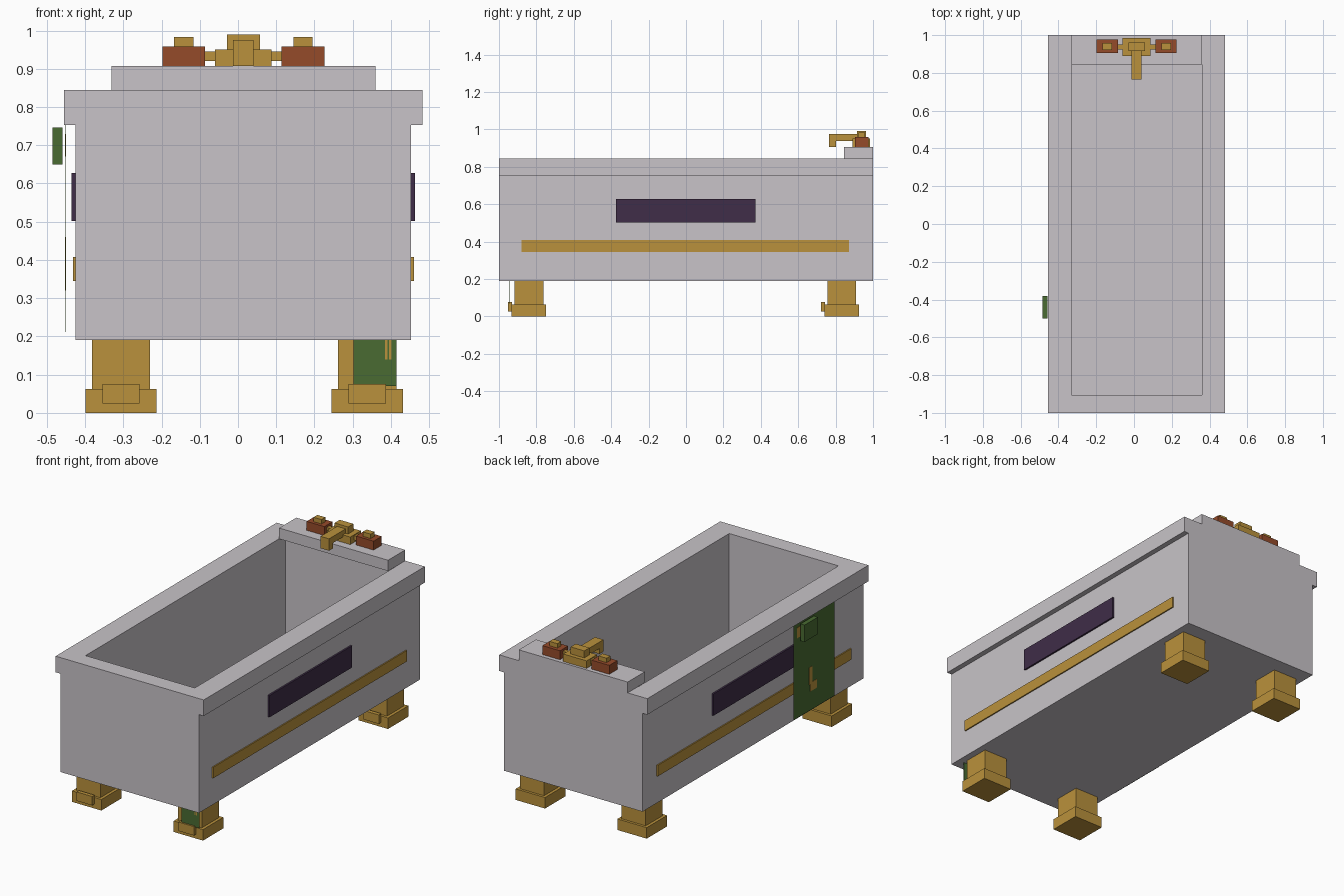
import bpy
import bmesh

old = bpy.data.objects.get("Cube")
if old:
    bpy.data.objects.remove(old, do_unlink=True)


def material(name, rgb):
    m = bpy.data.materials.new(name)
    m.use_nodes = True
    m.diffuse_color = (*rgb, 1)
    m.node_tree.nodes["Principled BSDF"].inputs["Base Color"].default_value = (*rgb, 1)
    return m


STONE = material("pale stone", (.58, .55, .58))
GOLD = material("gold", (.49, .285, .045))
PURPLE = material("dark purple", (.05, .026, .065))
COPPER = material("copper brown", (.30, .07, .023))
GREEN = material("leaf green", (.067, .147, .032))

CX = .014  # centre line of the tub


def finish(name, bm, mat):
    mesh = bpy.data.meshes.new(name)
    bmesh.ops.recalc_face_normals(bm, faces=bm.faces)
    bm.to_mesh(mesh)
    bm.free()
    mesh.materials.append(mat)
    obj = bpy.data.objects.new(name, mesh)
    bpy.context.collection.objects.link(obj)
    return obj


def box(name, mat, x, y, z):
    """Box spanning the given (low, high) ranges."""
    bm = bmesh.new()
    bmesh.ops.create_cube(bm, size=1)
    for v in bm.verts:
        v.co = [r[0] if c < 0 else r[1] for c, r in zip(v.co, (x, y, z))]
    return finish(name, bm, mat)


def centred(middle, half):
    return (middle - half, middle + half)


# Tub: side profile with overhanging rim, swept front to back
half_profile = [(.439, .19), (.439, .753), (.469, .753), (.469, .845)]
outline = [(CX + x, z) for x, z in half_profile]
outline += [(CX - x, z) for x, z in reversed(half_profile)]
bm = bmesh.new()
face = bm.faces.new([bm.verts.new((x, -1, z)) for x, z in outline])
swept = bmesh.ops.extrude_face_region(bm, geom=[face])["geom"]
for v in swept:
    if isinstance(v, bmesh.types.BMVert):
        v.co.y = 1
tub = finish("tub", bm, STONE)

# Basin hollow
cutter = box("basin_cutter", STONE, centred(CX, .346), (-.905, .905), (.28, 1.2))
cutter.hide_render = True
cutter.hide_viewport = True
cutter.display_type = "WIRE"
hollow = tub.modifiers.new("hollow", "BOOLEAN")
hollow.operation = "DIFFERENCE"
hollow.solver = "EXACT"
hollow.object = cutter

# Tap shelf
box("tap_shelf", STONE, centred(CX, .345), (.845, 1), (.845, .907))

# Tap
box("tap_base", GOLD, centred(CX, .074), (.89, .985), (.907, .95))
box("tap_cap", GOLD, centred(CX, .043), (.915, .962), (.95, .99))
box("spout", GOLD, centred(CX, .027), (.765, .95), (.938, .975))
box("spout_tip", GOLD, centred(CX, .027), (.765, .802), (.907, .938))

for side, label in ((1, "left"), (-1, "right")):
    # Tap handles
    box(label + "_tap_pipe", GOLD, centred(CX + side * .09, .03), (.925, .95), (.92, .945))
    hx = CX + side * .156
    box(label + "_tap_block", COPPER, centred(hx, .056), (.904, .977), (.907, .958))
    box(label + "_tap_knob", GOLD, centred(hx, .025), (.922, .957), (.958, .983))

    # Side plaque and trim strip
    wall = CX + side * .437
    box(label + "_plaque", PURPLE, centred(wall, .012), (-.375, .372), (.502, .627))
    box(label + "_trim", GOLD, centred(wall, .009), (-.88, .872), (.345, .408))

    # Feet
    fx = CX + .002 + side * .322
    for fy, end in ((-.84, "front"), (.833, "back")):
        tag = end + "_" + label
        box(tag + "_leg", GOLD, centred(fx, .076), centred(fy, .077), (.06, .19))
        box(tag + "_foot", GOLD, centred(fx, .093), centred(fy, .092), (0, .063))
        box(tag + "_toe", GOLD, centred(fx, .049), (fy - .112, fy - .09), (.025, .076))

# Hanging green cloth with a raised tag and small gold marks
box("side_cloth", GREEN, centred(-.45, .0008), (-.70, -.33), (.212, .753))
box("cloth_tag", GREEN, (-.485, -.459), (-.5, -.38), (.65, .747))
for i, (y, z) in enumerate((((-.50, -.47), (.36, .46)),
                            ((-.54, -.48), (.32, .37)),
                            ((-.39, -.36), (.67, .73)))):
    box("cloth_mark_%d" % i, GOLD, centred(-.4515, .0008), y, z)

# Green cloth on the front left leg
box("leg_cloth", GREEN, (.302, .415), centred(-.942, .0008), (.07, .2))
for i, x in enumerate((.388, .398)):
    box("leg_cloth_mark_%d" % i, GOLD, centred(x, .003), centred(-.9435, .0008), (.14, .19))
